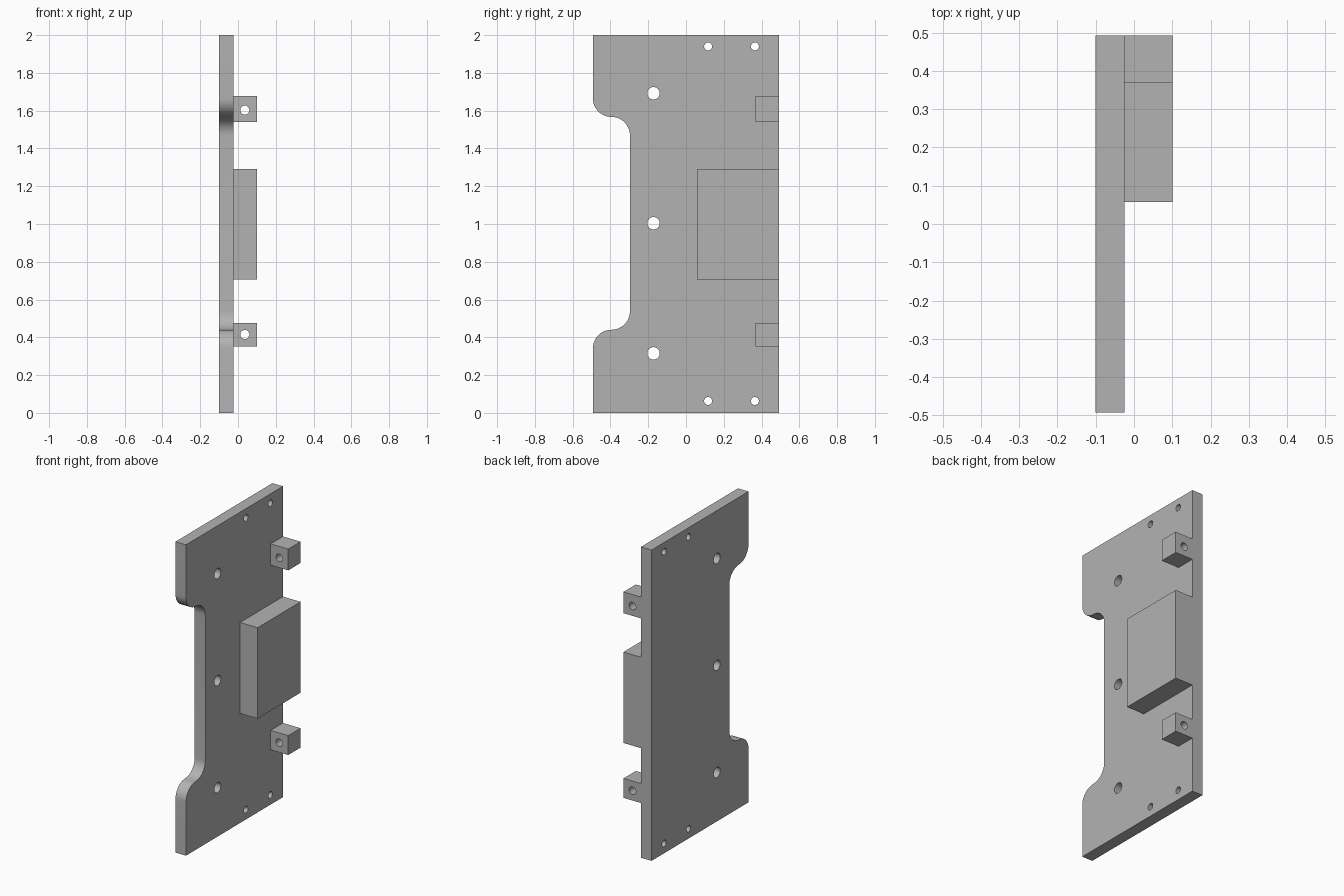
import bpy, bmesh
from math import pi, sin, cos, radians
from mathutils import Matrix, Vector

cube = bpy.data.objects.get("Cube")
if cube:
    bpy.data.objects.remove(cube, do_unlink=True)

grey = bpy.data.materials.new("plain grey")
grey.use_nodes = True
grey.diffuse_color = (0.45, 0.45, 0.45, 1)
grey.node_tree.nodes["Principled BSDF"].inputs["Base Color"].default_value = (0.45, 0.45, 0.45, 1)

BACK, FACE, OUT = -0.1, -0.025, 0.1     # plate back, plate face, boss top (x)
EDGE = 0.493                            # half depth (y)


def make_object(name, bm):
    bmesh.ops.recalc_face_normals(bm, faces=bm.faces)
    mesh = bpy.data.meshes.new(name)
    bm.to_mesh(mesh)
    bm.free()
    mesh.materials.append(grey)
    obj = bpy.data.objects.new(name, mesh)
    bpy.context.collection.objects.link(obj)
    return obj


def block(name, y0, z0, z1):
    bm = bmesh.new()
    size = Vector((OUT - FACE, EDGE - y0, z1 - z0))
    centre = Vector(((OUT + FACE) / 2, (EDGE + y0) / 2, (z0 + z1) / 2))
    bmesh.ops.create_cube(bm, size=1, matrix=Matrix.Translation(centre) @ Matrix.Diagonal(size.to_4d()))
    return make_object(name, bm)


def drill(obj, holes, axis):
    """Cut round holes (centre, radius) along an axis."""
    turn = Matrix.Rotation(pi / 2, 4, "Y" if axis == "X" else "X")
    bm = bmesh.new()
    for centre, r in holes:
        bmesh.ops.create_cone(bm, cap_ends=True, segments=32, radius1=r, radius2=r, depth=0.4,
                              matrix=Matrix.Translation(centre) @ turn)
    cutter = make_object("hole_cutter", bm)
    cutter.hide_render = True
    mod = obj.modifiers.new("holes", "BOOLEAN")
    mod.operation, mod.solver, mod.object = "DIFFERENCE", "EXACT", cutter
    select(obj)
    bpy.ops.object.modifier_apply(modifier=mod.name)
    bpy.data.objects.remove(cutter, do_unlink=True)


def select(obj):
    bpy.ops.object.select_all(action="DESELECT")
    obj.select_set(True)
    bpy.context.view_layer.objects.active = obj


def smooth(obj):
    select(obj)
    bpy.ops.object.shade_smooth_by_angle(angle=radians(30))


def arc(y, z, r, start, end, steps=12):
    angles = [radians(start + (end - start) * i / steps) for i in range(steps + 1)]
    return [(y + r * cos(a), z + r * sin(a)) for a in angles]


# Plate with a waisted front edge of S-shaped corners
R, LOW, HIGH = 0.098, 0.44, 1.567
mid = -EDGE + R
outline = [(EDGE, 2), (EDGE, 0), (-EDGE, 0)]
outline += arc(mid, LOW - R, R, 180, 90)
outline += arc(mid, LOW + R, R, -90, 0)[1:]
outline += arc(mid, HIGH - R, R, 0, 90)
outline += arc(mid, HIGH + R, R, -90, -180)[1:]
outline += [(-EDGE, 2)]
bm = bmesh.new()
profile = bm.faces.new([bm.verts.new((BACK, y, z)) for y, z in outline])
result = bmesh.ops.extrude_face_region(bm, geom=[profile], use_keep_orig=True)
moved = [v for v in result["geom"] if isinstance(v, bmesh.types.BMVert)]
bmesh.ops.translate(bm, verts=moved, vec=(FACE - BACK, 0, 0))
plate = make_object("plate", bm)

# Large holes down the waist, small pairs at the ends
holes = [(Vector((BACK, -0.172, z)), 0.033) for z in (0.315, 1.004, 1.692)]
holes += [(Vector((BACK, y, z)), 0.021) for y in (0.117, 0.365) for z in (0.063, 1.94)]
drill(plate, holes, "X")
smooth(plate)

# Central raised block
block("central_block", 0.057, 0.705, 1.29)

# Drilled lugs on the back edge
for name, z0, z1, hole_z in (("lower_lug", 0.352, 0.477, 0.415), ("upper_lug", 1.54, 1.677, 1.603)):
    lug = block(name, 0.368, z0, z1)
    drill(lug, [(Vector((0.036, 0.43, hole_z)), 0.024)], "Y")
    smooth(lug)
